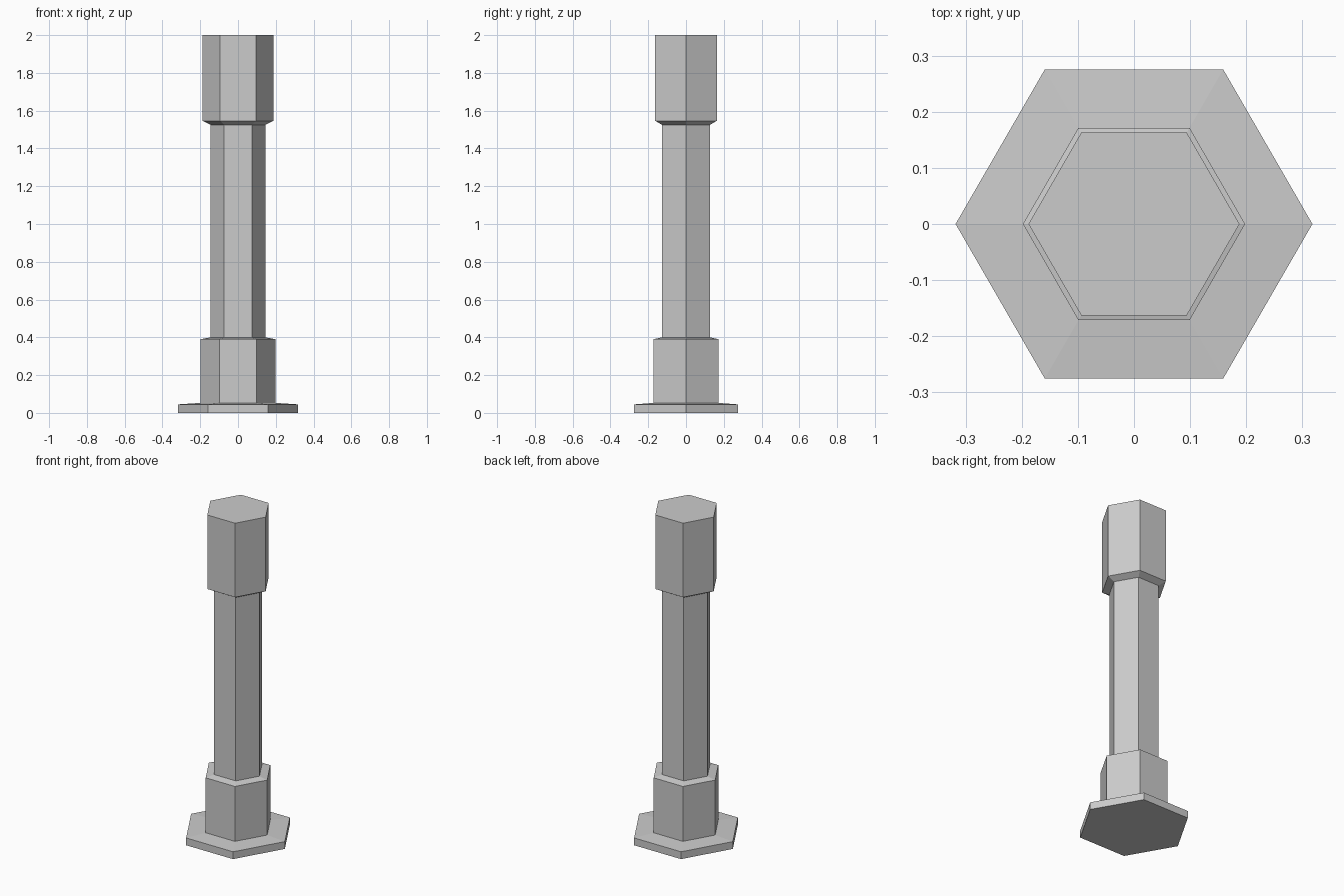
import bpy
import bmesh
from math import cos, sin, pi

default = bpy.data.objects.get("Cube")
if default:
    bpy.data.objects.remove(default, do_unlink=True)

SIDES = 6

# Single grey finish
grey = bpy.data.materials.new("light_grey")
grey.use_nodes = True
colour = (0.6, 0.6, 0.6, 1)
grey.diffuse_color = colour
grey.node_tree.nodes["Principled BSDF"].inputs["Base Color"].default_value = colour


def hex_column(name, profile):
    """Sweep a (radius, height) profile around z with flat hexagonal sides."""
    bm = bmesh.new()
    rings = [[bm.verts.new((r * cos(2 * pi * i / SIDES), r * sin(2 * pi * i / SIDES), z))
              for i in range(SIDES)] for r, z in profile]
    bm.faces.new(rings[0][::-1])
    bm.faces.new(rings[-1])
    for low, high in zip(rings, rings[1:]):
        for i in range(SIDES):
            j = (i + 1) % SIDES
            bm.faces.new((low[i], low[j], high[j], high[i]))
    mesh = bpy.data.meshes.new(name)
    bm.to_mesh(mesh)
    bm.free()
    mesh.materials.append(grey)
    obj = bpy.data.objects.new(name, mesh)
    bpy.context.collection.objects.link(obj)


# Foot flange, lower collar, shaft and flared head as one continuous outline
hex_column("hexagonal_post", [
    (0.318, 0), (0.318, 0.045),      # flange
    (0.198, 0.053), (0.198, 0.39),   # collar
    (0.146, 0.4), (0.146, 1.525),    # shaft
    (0.188, 1.546), (0.188, 2),      # head
])
